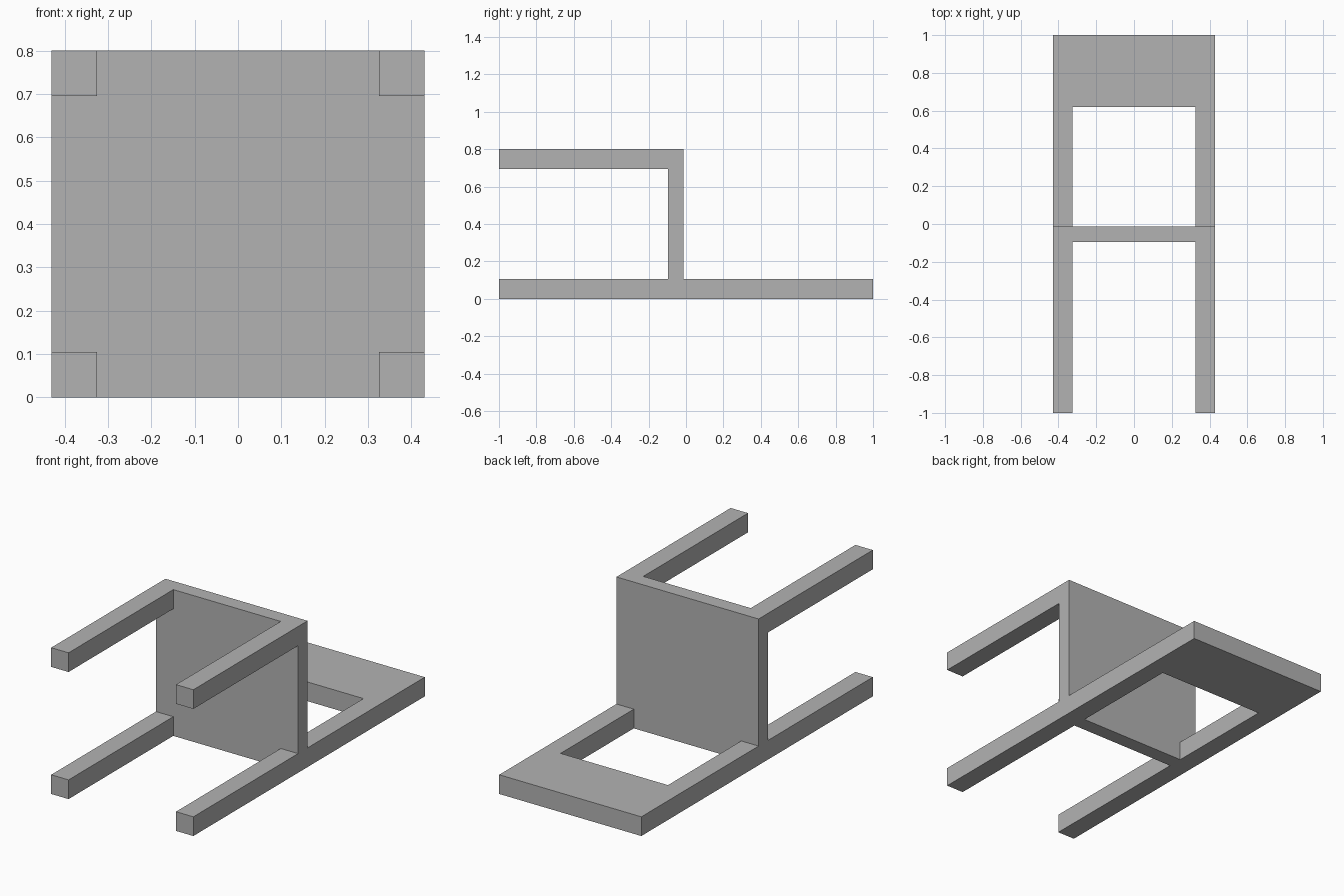
import bpy
import bmesh
from mathutils import Vector

cube = bpy.data.objects.get("Cube")
if cube:
    bpy.data.objects.remove(cube, do_unlink=True)

# Single plain grey
grey = bpy.data.materials.new("plain grey")
grey.use_nodes = True
colour = (0.45, 0.45, 0.45, 1)
grey.diffuse_color = colour
grey.node_tree.nodes["Principled BSDF"].inputs["Base Color"].default_value = colour

HALF = 0.43              # half width of the chair
BAR = 0.105              # thickness of legs and posts
INNER = HALF - BAR
HEIGHT = 0.80
SEAT_UNDER, SEAT_TOP = -0.095, -0.013
RAIL = 0.62              # lower edge of the back rail


def box(name, low, high):
    """Box between two opposite corners."""
    low, high = Vector(low), Vector(high)
    bm = bmesh.new()
    bmesh.ops.create_cube(bm, size=1)
    for v in bm.verts:
        v.co = (low + high) / 2 + v.co * (high - low)
    mesh = bpy.data.meshes.new(name)
    bm.to_mesh(mesh)
    bm.free()
    mesh.materials.append(grey)
    obj = bpy.data.objects.new(name, mesh)
    bpy.context.collection.objects.link(obj)
    return obj


# Chair lying on its back: the seat stands upright, the legs point forward
box("seat", (-HALF, SEAT_UNDER, 0), (HALF, SEAT_TOP, HEIGHT))
box("back_rail", (-INNER, RAIL, 0), (INNER, 1, BAR))

# Legs and back posts on both sides
for side, x in (("right", -HALF), ("left", INNER)):
    box(side + "_front_leg", (x, -1, HEIGHT - BAR), (x + BAR, SEAT_UNDER, HEIGHT))
    box(side + "_back_leg", (x, -1, 0), (x + BAR, SEAT_UNDER, BAR))
    box(side + "_back_post", (x, SEAT_TOP, 0), (x + BAR, 1, BAR))
